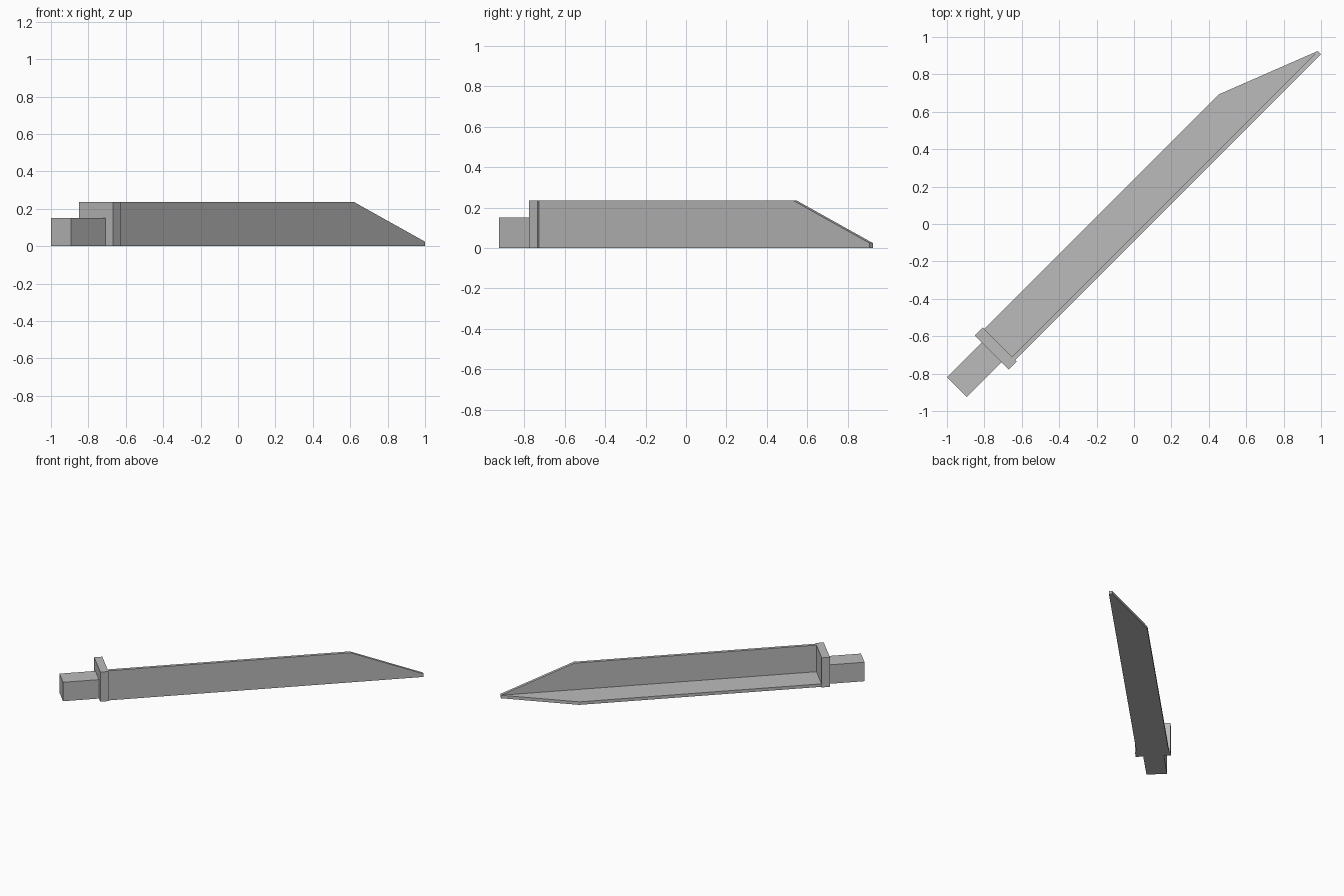
import bpy, bmesh, math
from mathutils import Matrix, Vector

cube = bpy.data.objects.get("Cube")
if cube:
    bpy.data.objects.remove(cube, do_unlink=True)

grey = bpy.data.materials.new("plain grey")
grey.use_nodes = True
colour = (0.5, 0.5, 0.5, 1)
grey.diffuse_color = colour
grey.node_tree.nodes["Principled BSDF"].inputs["Base Color"].default_value = colour

# The sword lies along the diagonal of the ground plane
DIAGONAL = Matrix.Rotation(math.radians(45), 4, "Z")


def prism(name, outline, depth):
    """Extrude a 3D outline along the depth vector and turn it to the diagonal."""
    bm = bmesh.new()
    face = bm.faces.new([bm.verts.new(p) for p in outline])
    top = bmesh.ops.extrude_face_region(bm, geom=[face])["geom"]
    moved = [v for v in top if isinstance(v, bmesh.types.BMVert)]
    bmesh.ops.translate(bm, vec=Vector(depth), verts=moved)
    bmesh.ops.recalc_face_normals(bm, faces=bm.faces)
    bm.transform(DIAGONAL)
    mesh = bpy.data.meshes.new(name)
    bm.to_mesh(mesh)
    bm.free()
    mesh.materials.append(grey)
    obj = bpy.data.objects.new(name, mesh)
    bpy.context.collection.objects.link(obj)
    return obj


def block(name, x0, x1, y0, y1, height):
    base = [(x0, y0, 0), (x1, y0, 0), (x1, y1, 0), (x0, y1, 0)]
    return prism(name, base, (0, 0, height))


# Shared lengths along the blade, and its plate thickness
START, SHOULDER, TIP = -0.963, 0.812, 1.349
EDGE, THICK, WIDTH, HEIGHT = -0.065, 0.024, 0.234, 0.236
INNER = EDGE + THICK

# Handle and crossguard
block("handle", -1.286, -1.023, -0.022, 0.128, 0.151)
block("guard", -1.023, START, -0.077, 0.180, HEIGHT)

# Upright blade plate with a sloping point
prism("upright_blade",
      [(START, EDGE, 0), (TIP, EDGE, 0), (TIP, EDGE, THICK),
       (SHOULDER, EDGE, HEIGHT), (START, EDGE, HEIGHT)],
      (0, THICK, 0))

# Flat blade plate, tapering to the same point
prism("flat_blade",
      [(START, INNER, 0), (TIP, INNER, 0),
       (SHOULDER, EDGE + WIDTH, 0), (START, EDGE + WIDTH, 0)],
      (0, 0, THICK))
